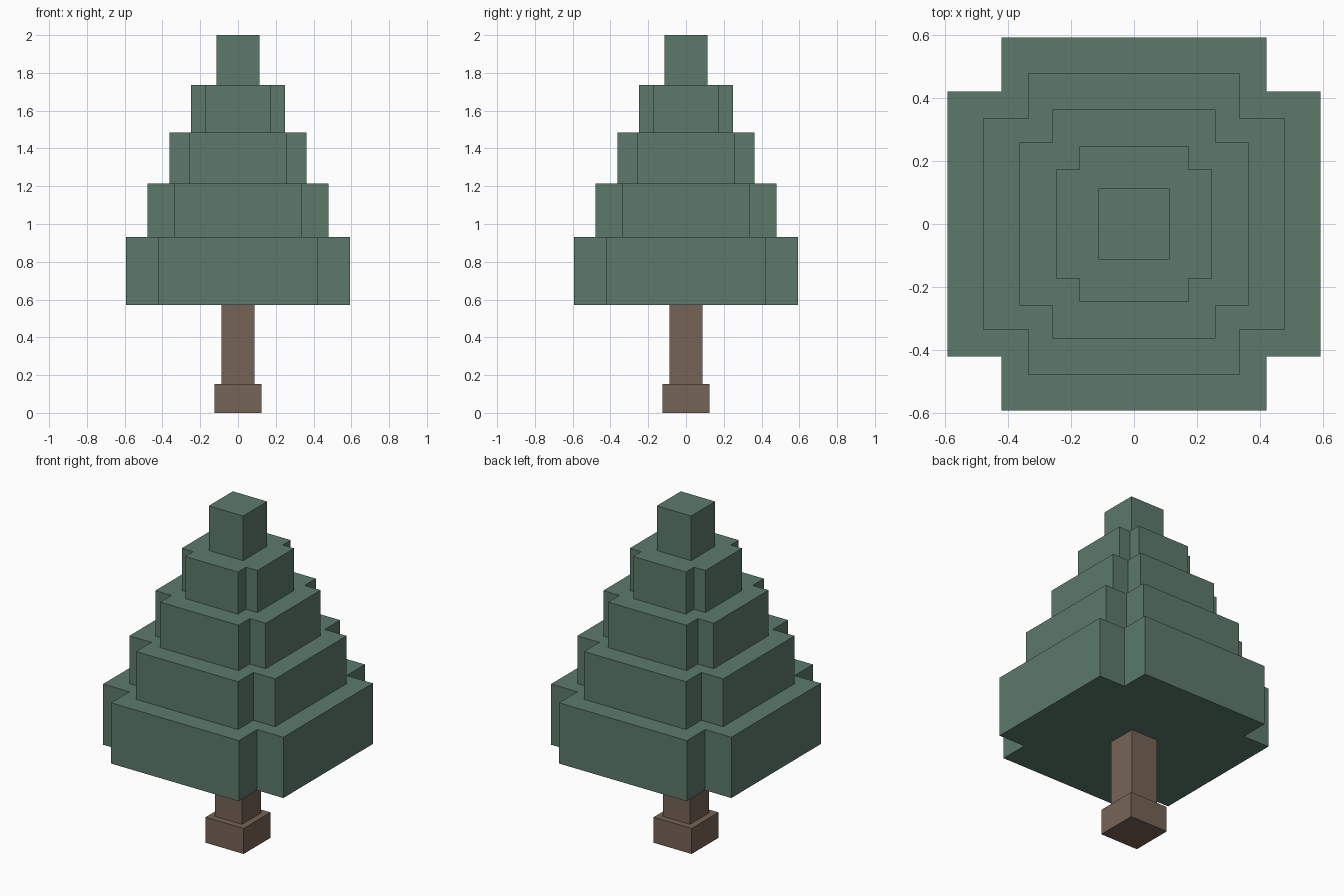
import bpy
import bmesh

if "Cube" in bpy.data.objects:
    bpy.data.objects.remove(bpy.data.objects["Cube"])


def material(name, rgb):
    mat = bpy.data.materials.new(name)
    mat.diffuse_color = (*rgb, 1.0)
    mat.use_nodes = True
    mat.node_tree.nodes["Principled BSDF"].inputs["Base Color"].default_value = mat.diffuse_color
    return mat


green = material("pine green", (0.107, 0.195, 0.147))
brown = material("bark brown", (0.181, 0.127, 0.093))


def prism(name, outline, z0, z1, mat):
    """Extrude a flat outline from z0 up to z1."""
    bm = bmesh.new()
    face = bm.faces.new([bm.verts.new((x, y, z0)) for x, y in outline])
    top = bmesh.ops.extrude_face_region(bm, geom=[face], use_keep_orig=True)["geom"]
    bmesh.ops.translate(bm, vec=(0, 0, z1 - z0),
                        verts=[g for g in top if isinstance(g, bmesh.types.BMVert)])
    bmesh.ops.recalc_face_normals(bm, faces=bm.faces)
    mesh = bpy.data.meshes.new(name)
    bm.to_mesh(mesh)
    bm.free()
    mesh.materials.append(mat)
    obj = bpy.data.objects.new(name, mesh)
    bpy.context.collection.objects.link(obj)
    return obj


def square(r):
    return [(-r, -r), (r, -r), (r, r), (-r, r)]


def notched_square(r, n):
    """Square of half width r whose corners are cut back to n."""
    corner = [(r, -n), (r, n), (n, n)]
    points = []
    for _ in range(4):
        points += corner
        corner = [(-y, x) for x, y in corner]
    return points


# Trunk and its wider foot
prism("trunk_foot", square(0.125), 0.0, 0.152, brown)
prism("trunk", square(0.088), 0.152, 0.57, brown)

# Foliage tiers: half width, notch position, top height
z = 0.57
tiers = [(0.592, 0.42, 0.931), (0.479, 0.335, 1.215),
         (0.363, 0.258, 1.485), (0.248, 0.173, 1.735)]
for i, (r, n, top) in enumerate(tiers, 1):
    prism(f"foliage_tier_{i}", notched_square(r, n), z, top, green)
    z = top

# Tip block
prism("foliage_tip", square(0.113), z, 2.0, green)
